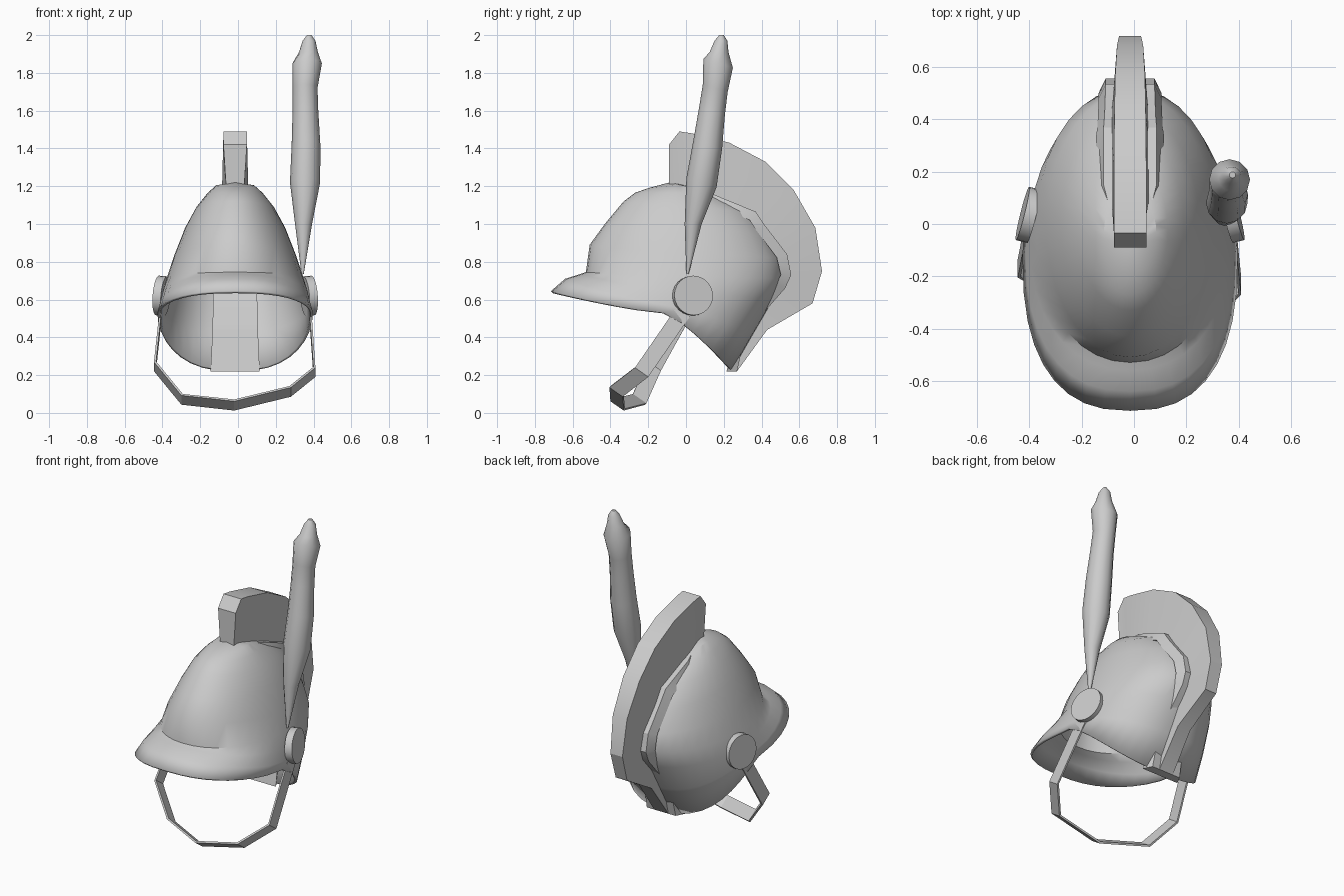
import bpy, bmesh, math
from mathutils import Vector, Matrix

CX = -0.015          # symmetry plane of the helmet
grey = bpy.data.materials.new("plain grey")
grey.diffuse_color = (0.6, 0.6, 0.6, 1)


def finish(name, bm, angle=30):
    bmesh.ops.recalc_face_normals(bm, faces=bm.faces[:])
    me = bpy.data.meshes.new(name)
    bm.to_mesh(me)
    bm.free()
    me.materials.append(grey)
    ob = bpy.data.objects.new(name, me)
    bpy.context.collection.objects.link(ob)
    bpy.ops.object.select_all(action='DESELECT')
    ob.select_set(True)
    bpy.context.view_layer.objects.active = ob
    bpy.ops.object.shade_smooth_by_angle(angle=math.radians(angle))
    return ob


def loft(rings, cap_start=True, cap_end=True):
    """Skin closed rings of equal length."""
    bm = bmesh.new()
    vs = [[bm.verts.new(p) for p in r] for r in rings]
    n = len(vs[0])
    for a, b in zip(vs, vs[1:]):
        for i in range(n):
            j = (i + 1) % n
            bm.faces.new((a[i], a[j], b[j], b[i]))
    if cap_start:
        bm.faces.new(vs[0])
    if cap_end:
        bm.faces.new(vs[-1])
    return bm


# Helmet shell: half width, y centre, front y, back y, z at front / side / back, squareness
LEVELS = [
    (0.10, -0.03, -0.20, 0.12, 1.19, 1.205, 1.17, 2.0),
    (0.145, -0.02, -0.27, 0.22, 1.165, 1.165, 1.13, 2.0),
    (0.205, 0.00, -0.33, 0.35, 1.12, 1.09, 1.06, 2.0),
    (0.265, 0.00, -0.43, 0.435, 1.00, 0.98, 0.94, 2.0),
    (0.32, -0.01, -0.51, 0.505, 0.89, 0.84, 0.82, 2.0),
    (0.36, -0.03, -0.53, 0.52, 0.745, 0.72, 0.71, 2.1),
    (0.385, -0.06, -0.56, 0.465, 0.735, 0.64, 0.60, 2.2),
    (0.40, -0.10, -0.64, 0.36, 0.71, 0.57, 0.42, 2.4),
    (0.412, -0.12, -0.715, 0.245, 0.645, 0.53, 0.22, 2.5),
]


def shell_ring(level, n=36):
    w, yc, yf, yb, zf, zm, zb, sq = level
    pts = []
    for i in range(n):
        t = 2 * math.pi * i / n
        c, s = math.cos(t), math.sin(t)
        e = 2 / sq
        cc, ss = abs(c) ** e, math.copysign(abs(s) ** e, s)
        y_end, z_end = (yb, zb) if c > 0 else (yf, zf)
        pts.append((CX + w * ss, yc + (y_end - yc) * cc, zm + (z_end - zm) * cc ** 1.3))
    return pts


bm = loft([shell_ring(l) for l in LEVELS], cap_start=False, cap_end=False)
bm.verts.ensure_lookup_table()
top_ring = bm.verts[:36]
peak = bm.verts.new((CX, -0.08, 1.222))
for i in range(36):
    bm.faces.new((top_ring[i], peak, top_ring[(i + 1) % 36]))
shell = finish("helmet_shell", bm, 32)
sol = shell.modifiers.new("thickness", 'SOLIDIFY')
sol.thickness = 0.015
sol.offset = -1

# Crest: inner (y, z), inner half width, outer (y, z), outer half width
CREST = [
    (-0.09, 1.20, 0.048, -0.09, 1.42, 0.062),
    (-0.02, 1.19, 0.052, -0.035, 1.49, 0.062),
    (0.08, 1.165, 0.07, 0.03, 1.48, 0.062),
    (0.20, 1.12, 0.07, 0.23, 1.43, 0.062),
    (0.33, 1.05, 0.07, 0.42, 1.33, 0.06),
    (0.43, 0.94, 0.07, 0.57, 1.18, 0.057),
    (0.49, 0.83, 0.065, 0.685, 0.98, 0.05),
    (0.51, 0.72, 0.06, 0.72, 0.75, 0.042),
    (0.46, 0.62, 0.05, 0.67, 0.58, 0.04),
    (0.34, 0.42, 0.05, 0.43, 0.44, 0.045),
    (0.23, 0.225, 0.05, 0.27, 0.22, 0.05),
]
finish("crest", loft([[(CX - a, y, z), (CX + a, y, z), (CX + b, v, w), (CX - b, v, w)]
                      for y, z, a, v, w, b in CREST]), 25)

# Raised band under the crest: outer (y, z), half width, inward direction
BAND = [
    (-0.06, 1.215, 0.06, 0.0, -1.0),
    (0.15, 1.155, 0.13, -0.3, -1.0),
    (0.37, 1.065, 0.13, -0.6, -0.8),
    (0.42, 0.99, 0.125, -0.9, -0.4),
    (0.535, 0.84, 0.12, -1.0, -0.3),
    (0.557, 0.73, 0.12, -1.0, 0.0),
    (0.525, 0.66, 0.115, -0.9, 0.4),
    (0.315, 0.42, 0.12, -0.9, 0.4),
    (0.27, 0.22, 0.13, -1.0, 0.0),
]
rings = []
for y, z, w, dy, dz in BAND:
    iy, iz = y + dy * 0.055, z + dz * 0.055
    rings.append([(CX - w, iy, iz), (CX + w, iy, iz),
                  (CX + w * 0.78, y, z), (CX - w * 0.78, y, z)])
finish("crest_band", loft(rings), 25)

# Round side bosses
for side, name in ((-1, "left_boss"), (1, "right_boss")):
    axis = Vector((side, 0.25, 0.08)).normalized()
    bm = bmesh.new()
    bmesh.ops.create_cone(bm, cap_ends=True, segments=24, radius1=0.105, radius2=0.105,
                          depth=0.045,
                          matrix=Matrix.Translation((CX + side * 0.39, 0.035, 0.62))
                          @ axis.to_track_quat('Z', 'Y').to_matrix().to_4x4())
    finish(name, bm)

# Chin strap: flat ribbon along a path
STRAP = [(0.385, 0.01, 0.57), (0.41, -0.235, 0.215), (0.28, -0.37, 0.11), (-0.02, -0.365, 0.037),
         (-0.30, -0.25, 0.068), (-0.445, -0.17, 0.245), (-0.41, 0.01, 0.57)]
half = Vector((0, 0.82, -0.57)) * 0.043
centre = Vector((CX, -0.13, 0.40))
rings = []
for p in STRAP:
    p = Vector(p)
    inward = centre - p
    inward -= inward.project(half)
    inward = inward.normalized() * 0.012
    rings.append([p - half, p + half, p + half + inward, p - half + inward])
finish("chin_strap", loft(rings), 15)

# Feather plume: centre x, centre y, z, radius
PLUME = [
    (0.342, 0.008, 0.735, 0.006), (0.347, 0.038, 1.00, 0.045), (0.355, 0.082, 1.22, 0.08),
    (0.36, 0.115, 1.42, 0.076), (0.357, 0.138, 1.60, 0.068), (0.355, 0.155, 1.72, 0.066),
    (0.366, 0.17, 1.85, 0.078), (0.373, 0.175, 1.91, 0.05), (0.376, 0.185, 1.97, 0.034),
    (0.377, 0.188, 2.0, 0.012),
]
rings = [[(x + r * math.cos(math.pi * k / 6), y + r * math.sin(math.pi * k / 6),
           z - (r * 0.3 * math.sin(math.pi * k / 6) if 1.0 < z < 1.9 else 0)) for k in range(12)]
         for x, y, z, r in PLUME]
finish("feather_plume", loft(rings), 40)
